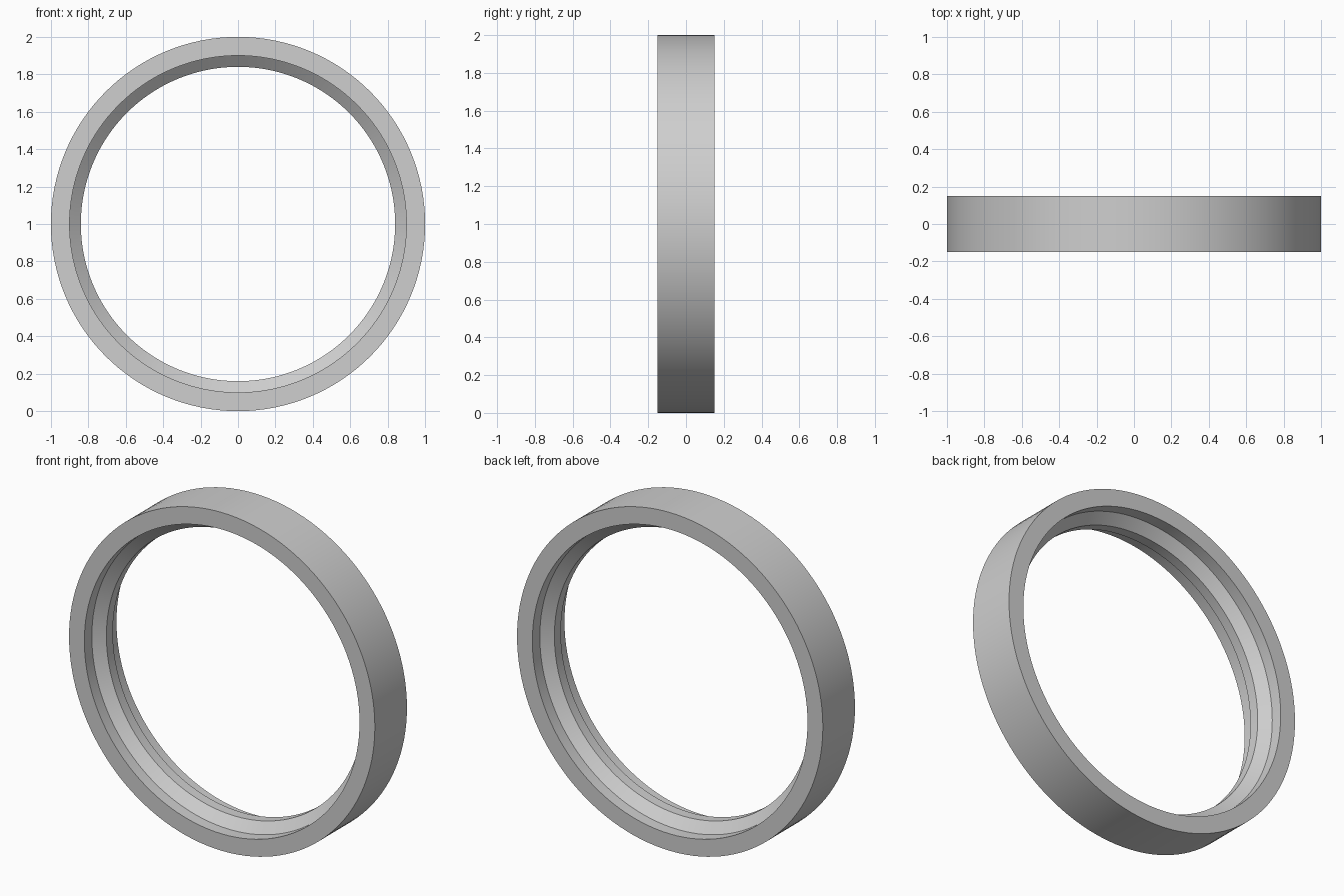
import bpy
import bmesh
import math
from mathutils import Matrix, Vector

cube = bpy.data.objects.get("Cube")
if cube:
    bpy.data.objects.remove(cube, do_unlink=True)

SEGMENTS = 128
CENTRE = Vector((0, 0, 1))

# Half cross-section as (radius, y); mirrored to make the full closed profile
half = [(1.0, -0.15), (0.9, -0.15), (0.9, -0.08), (0.84, -0.03)]
profile = half + [(r, -y) for r, y in reversed(half)]

# Revolve the profile around the y axis
bm = bmesh.new()
rings = []
for i in range(SEGMENTS):
    turn = Matrix.Rotation(math.tau * i / SEGMENTS, 3, 'Y')
    rings.append([bm.verts.new(CENTRE + turn @ Vector((0, y, r))) for r, y in profile])
for i, ring in enumerate(rings):
    following = rings[(i + 1) % SEGMENTS]
    for j in range(len(profile)):
        k = (j + 1) % len(profile)
        bm.faces.new((ring[j], ring[k], following[k], following[j]))
bmesh.ops.recalc_face_normals(bm, faces=bm.faces)

mesh = bpy.data.meshes.new("ring_band")
bm.to_mesh(mesh)
bm.free()
ring_band = bpy.data.objects.new("ring_band", mesh)
bpy.context.collection.objects.link(ring_band)

# Plain grey material
grey = bpy.data.materials.new("light_grey")
grey.use_nodes = True
colour = (0.62, 0.62, 0.62, 1)
grey.diffuse_color = colour
grey.node_tree.nodes["Principled BSDF"].inputs["Base Color"].default_value = colour
mesh.materials.append(grey)

# Smooth around the ring, sharp at the profile corners
bpy.ops.object.select_all(action='DESELECT')
ring_band.select_set(True)
bpy.context.view_layer.objects.active = ring_band
bpy.ops.object.shade_smooth_by_angle(angle=math.radians(30))
